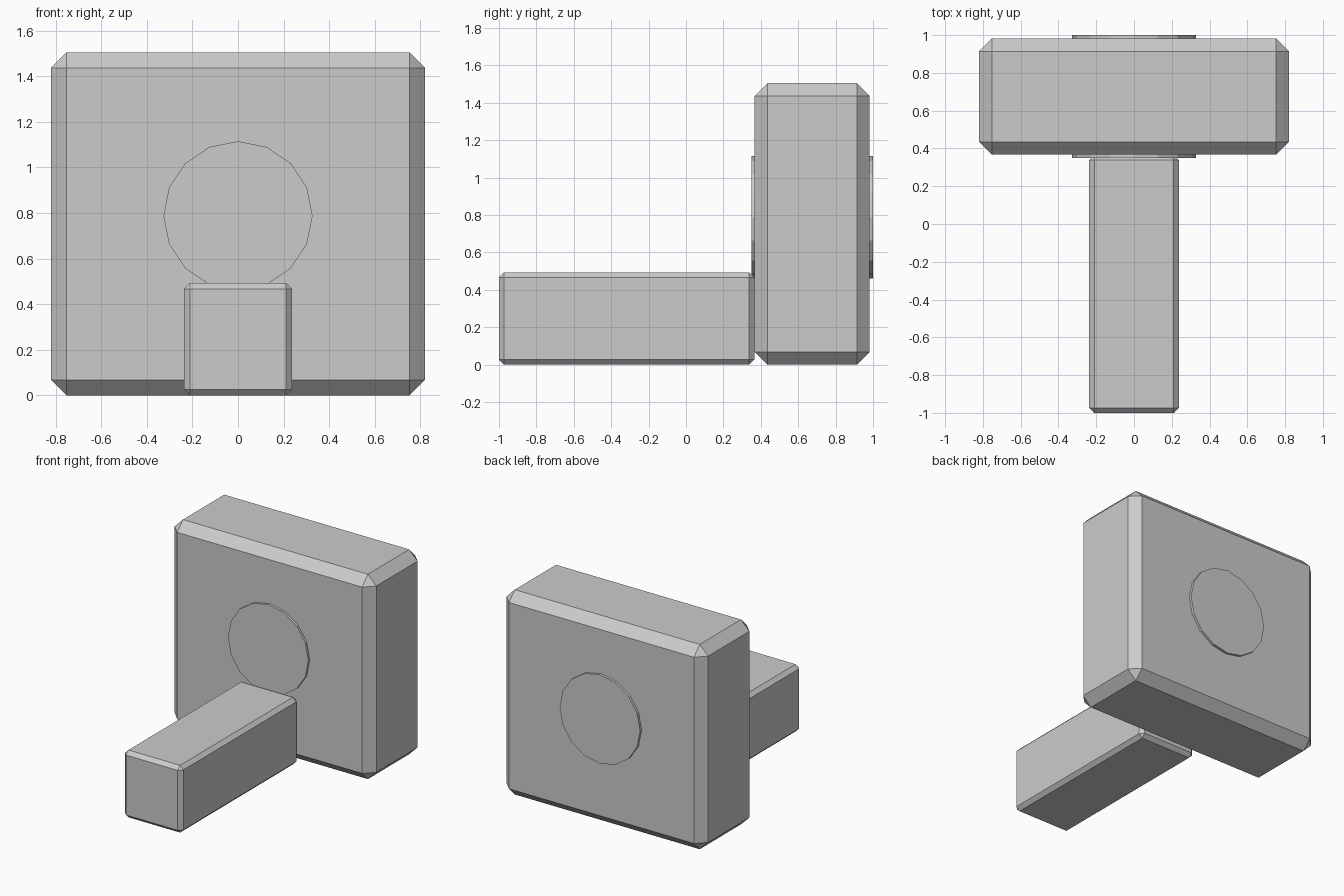
import bpy
import bmesh
from mathutils import Matrix, Vector

if "Cube" in bpy.data.objects:
    bpy.data.objects.remove(bpy.data.objects["Cube"])

grey = bpy.data.materials.new("plain grey")
grey.diffuse_color = (0.6, 0.6, 0.6, 1.0)
grey.use_nodes = True
grey.node_tree.nodes["Principled BSDF"].inputs["Base Color"].default_value = grey.diffuse_color


def finish(bm, name):
    mesh = bpy.data.meshes.new(name)
    bmesh.ops.recalc_face_normals(bm, faces=bm.faces)
    bm.to_mesh(mesh)
    bm.free()
    mesh.materials.append(grey)
    obj = bpy.data.objects.new(name, mesh)
    bpy.context.collection.objects.link(obj)
    return obj


def chamfered_box(name, low, high, chamfer):
    low, high = Vector(low), Vector(high)
    bm = bmesh.new()
    bmesh.ops.create_cube(bm, size=1.0)
    bmesh.ops.scale(bm, vec=high - low, verts=bm.verts)
    bmesh.ops.translate(bm, vec=(low + high) / 2, verts=bm.verts)
    bmesh.ops.bevel(bm, geom=bm.edges[:], offset=chamfer, offset_type='OFFSET',
                    segments=1, affect='EDGES', profile=0.5)
    return finish(bm, name)


# Upright square block with wide chamfers
chamfered_box("head_block", (-0.82, 0.367, 0.0), (0.82, 0.982, 1.505), 0.068)

# Long low bar reaching forward from the block
chamfered_box("front_bar", (-0.237, -1.0, 0.0), (0.237, 0.365, 0.494), 0.027)

# Sixteen-sided pin through the block, just proud of both faces
bm = bmesh.new()
bmesh.ops.create_cone(bm, cap_ends=True, segments=16, radius1=0.327,
                      radius2=0.327, depth=0.65)
bmesh.ops.rotate(bm, matrix=Matrix.Rotation(1.5707963, 3, 'X'), verts=bm.verts)
bmesh.ops.translate(bm, vec=(0, 0.675, 0.788), verts=bm.verts)
finish(bm, "centre_pin")
